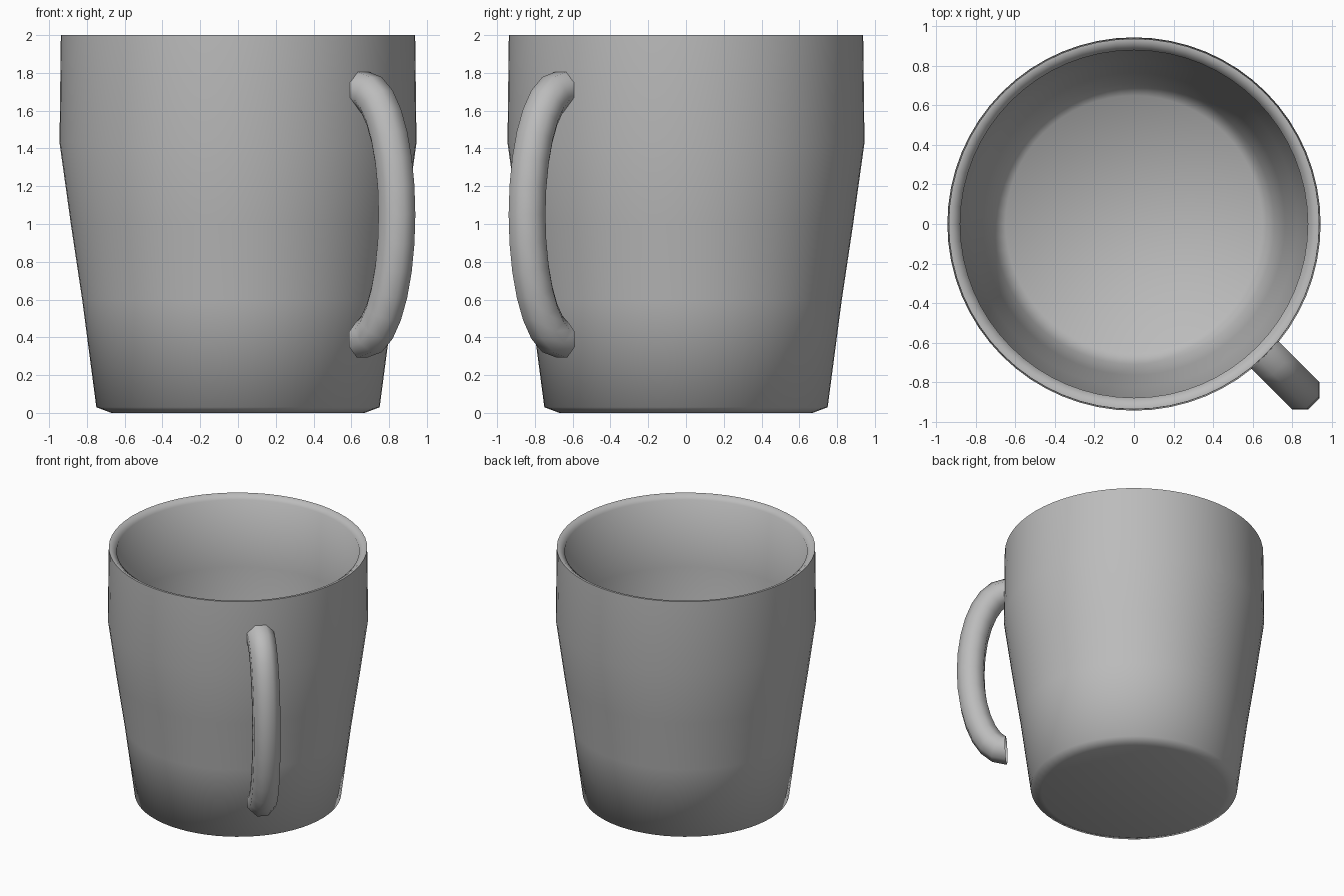
import bpy, bmesh, math
from mathutils import Vector

if "Cube" in bpy.data.objects:
    bpy.data.objects.remove(bpy.data.objects["Cube"])

grey = bpy.data.materials.new("mid grey")
grey.diffuse_color = (0.5, 0.5, 0.5, 1)
grey.use_nodes = True
grey.node_tree.nodes["Principled BSDF"].inputs["Base Color"].default_value = grey.diffuse_color


def finish(name, bm, angle):
    mesh = bpy.data.meshes.new(name)
    bm.normal_update()
    bm.to_mesh(mesh)
    bm.free()
    mesh.materials.append(grey)
    ob = bpy.data.objects.new(name, mesh)
    bpy.context.collection.objects.link(ob)
    bpy.ops.object.select_all(action='DESELECT')
    ob.select_set(True)
    bpy.context.view_layer.objects.active = ob
    bpy.ops.object.shade_smooth_by_angle(angle=math.radians(angle))


def bridge(bm, a, b):
    n = len(a)
    for i in range(n):
        j = (i + 1) % n
        bm.faces.new((a[i], a[j], b[j], b[i]))


# Cup: outside from the base up, over the sloped rim, down inside to the floor
profile = [(0.67, 0), (0.75, 0.03), (0.825, 0.6), (0.885, 1.0), (0.945, 1.43),
           (0.938, 2.0), (0.92, 2.0), (0.88, 1.97), (0.885, 1.43), (0.825, 1.0),
           (0.765, 0.6), (0.71, 0.16), (0.65, 0.09)]
N = 64
bm = bmesh.new()
rings = [[bm.verts.new((r * math.cos(2 * math.pi * i / N), r * math.sin(2 * math.pi * i / N), z))
          for i in range(N)] for r, z in profile]
for a, b in zip(rings, rings[1:]):
    bridge(bm, a, b)
bm.faces.new(rings[0][::-1])
bm.faces.new(rings[-1])
finish("cup", bm, 67)

# Handle: open eight-sided tube along a half ellipse, on the front right diagonal
out = Vector((1, -1, 0)).normalized()
side = Vector((1, 1, 0)).normalized()
up = Vector((0, 0, 1))
STEPS, SIDES, R = 14, 8, 0.1055
bm = bmesh.new()
rings = []
for k in range(STEPS + 1):
    t = math.pi * (0.5 - k / STEPS)
    centre = out * (0.93 + 0.26 * math.cos(t)) + up * (1.05 + 0.66 * math.sin(t))
    normal = (out * (0.66 * math.cos(t)) + up * (0.26 * math.sin(t))).normalized()
    ring = []
    for i in range(SIDES):
        a = 2 * math.pi * (i + 0.5) / SIDES
        ring.append(bm.verts.new(centre + (normal * math.cos(a) + side * math.sin(a)) * R))
    rings.append(ring)
for a, b in zip(rings, rings[1:]):
    bridge(bm, a, b)
bmesh.ops.recalc_face_normals(bm, faces=bm.faces)
finish("handle", bm, 60)
